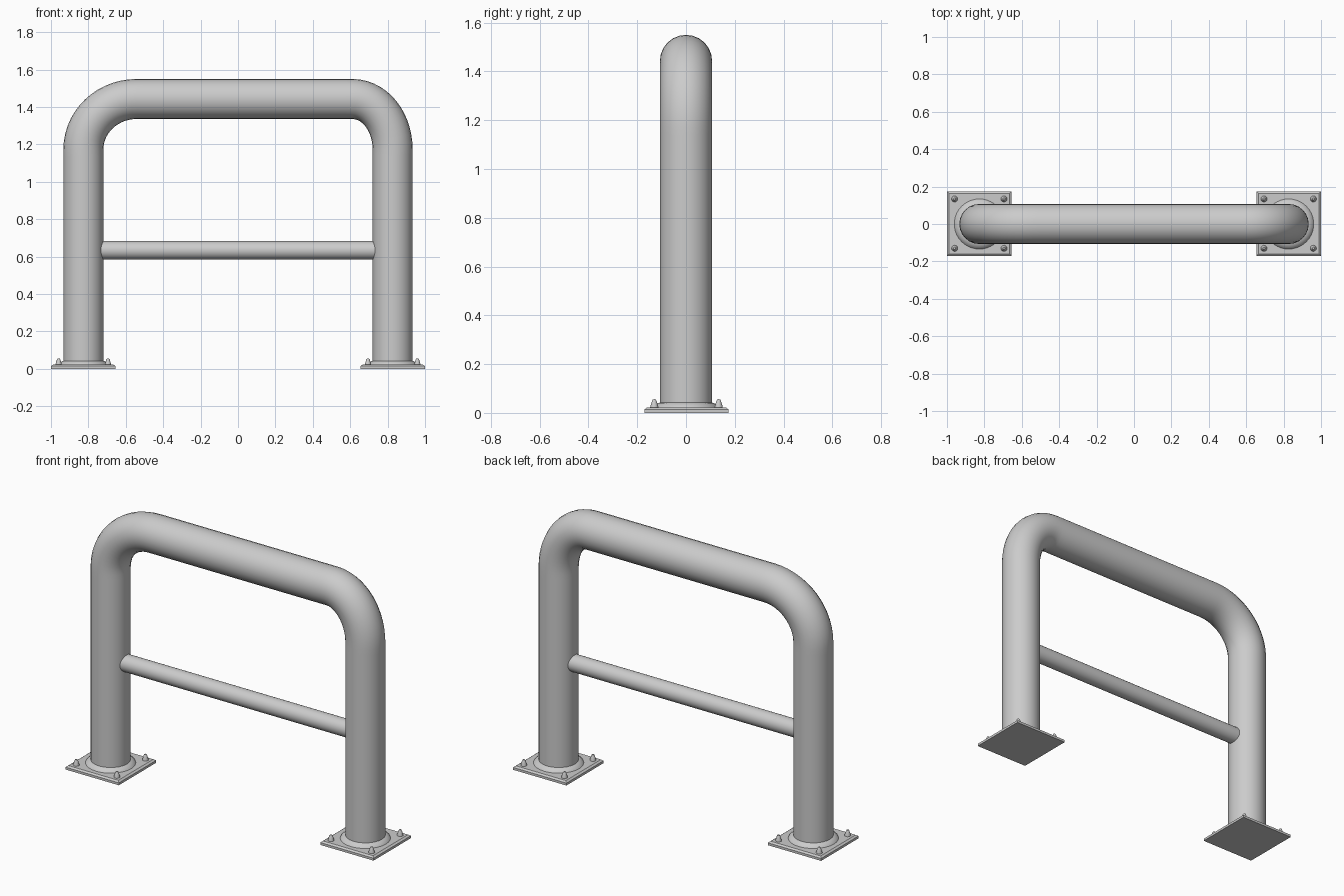
import bpy, bmesh, math
from mathutils import Matrix, Vector

if "Cube" in bpy.data.objects:
    bpy.data.objects.remove(bpy.data.objects["Cube"])

LEG_X, TUBE_R, TOP_Z = 0.827, 0.107, 1.443


def finish(name, bm, angle=35):
    bmesh.ops.recalc_face_normals(bm, faces=bm.faces)
    me = bpy.data.meshes.new(name)
    bm.to_mesh(me)
    bm.free()
    ob = bpy.data.objects.new(name, me)
    bpy.context.collection.objects.link(ob)
    bpy.ops.object.select_all(action='DESELECT')
    ob.select_set(True)
    bpy.context.view_layer.objects.active = ob
    bpy.ops.object.shade_smooth_by_angle(angle=math.radians(angle))
    return ob


def lathe(name, profile, loc, segs):
    """Spin an (r, z) profile around a vertical axis."""
    bm = bmesh.new()
    vs = [bm.verts.new((r, 0, z)) for r, z in profile]
    es = [bm.edges.new(p) for p in zip(vs, vs[1:])]
    bmesh.ops.spin(bm, geom=vs + es, cent=(0, 0, 0), axis=(0, 0, 1),
                   angle=2 * math.pi, steps=segs)
    bmesh.ops.remove_doubles(bm, verts=bm.verts, dist=1e-5)
    bmesh.ops.translate(bm, verts=bm.verts, vec=loc)
    return finish(name, bm)


# Main hoop: round tube along a bezier path, left bend wider than the right
cu = bpy.data.curves.new("hoop_tube", 'CURVE')
cu.dimensions = '3D'
cu.bevel_depth = TUBE_R
cu.bevel_resolution = 10
cu.resolution_u = 14
path = [(-LEG_X, 0.02), (-LEG_X, 1.17), (-0.54, TOP_Z),
        (0.61, TOP_Z), (LEG_X, 1.17), (LEG_X, 0.02)]
sp = cu.splines.new('BEZIER')
sp.bezier_points.add(len(path) - 1)
for i, (bp, (x, z)) in enumerate(zip(sp.bezier_points, path)):
    p = Vector((x, 0, z))
    bp.handle_left_type = bp.handle_right_type = 'FREE'
    bp.co = p
    d = Vector((0, 0, 1)) if i < 2 else Vector((1, 0, 0)) if i < 4 else Vector((0, 0, -1))
    k = 0.56
    bend = {1: (0, TOP_Z - 1.17), 2: (0.285, 0), 3: (0, LEG_X - 0.61), 4: (TOP_Z - 1.17, 0)}
    a, b = bend.get(i, (0, 0))
    bp.handle_left = p - d * (k * a or 0.1)
    bp.handle_right = p + d * (k * b or 0.1)
hoop = bpy.data.objects.new("hoop_tube", cu)
bpy.context.collection.objects.link(hoop)

# Crossbar between the legs
bm = bmesh.new()
bmesh.ops.create_cone(bm, cap_ends=True, segments=32, radius1=0.049, radius2=0.049,
                      depth=1.48, matrix=Matrix.Translation((0, 0, 0.634))
                      @ Matrix.Rotation(math.pi / 2, 4, 'Y'))
finish("crossbar", bm)

for side, s in (("left", -1), ("right", 1)):
    cx, cy = s * LEG_X, 0.002
    # Foot plate with a chamfered top edge
    bm = bmesh.new()
    rings = [[bm.verts.new((cx + h * u, cy + h * v, z))
              for u, v in ((-1, -1), (1, -1), (1, 1), (-1, 1))]
             for h, z in ((0.173, 0), (0.173, 0.014), (0.162, 0.022))]
    bm.faces.new(rings[0][::-1])
    bm.faces.new(rings[-1])
    for a, b in zip(rings, rings[1:]):
        for i in range(4):
            j = (i + 1) % 4
            bm.faces.new((a[i], a[j], b[j], b[i]))
    finish(f"{side}_foot_plate", bm, 20)
    # Weld collar around the leg base
    lathe(f"{side}_collar", [(0.135, 0.02), (0.132, 0.026), (0.115, 0.04), (0.104, 0.043)],
          (cx, 0, 0), 40)
    # Tapered bolts at the corners
    for n, (u, v) in enumerate(((-1, -1), (1, -1), (1, 1), (-1, 1))):
        lathe(f"{side}_bolt_{n + 1}",
              [(0.017, 0.02), (0.016, 0.028), (0.009, 0.05), (0.006, 0.055), (0, 0.056)],
              (cx + 0.132 * u, cy + 0.132 * v, 0), 12)
